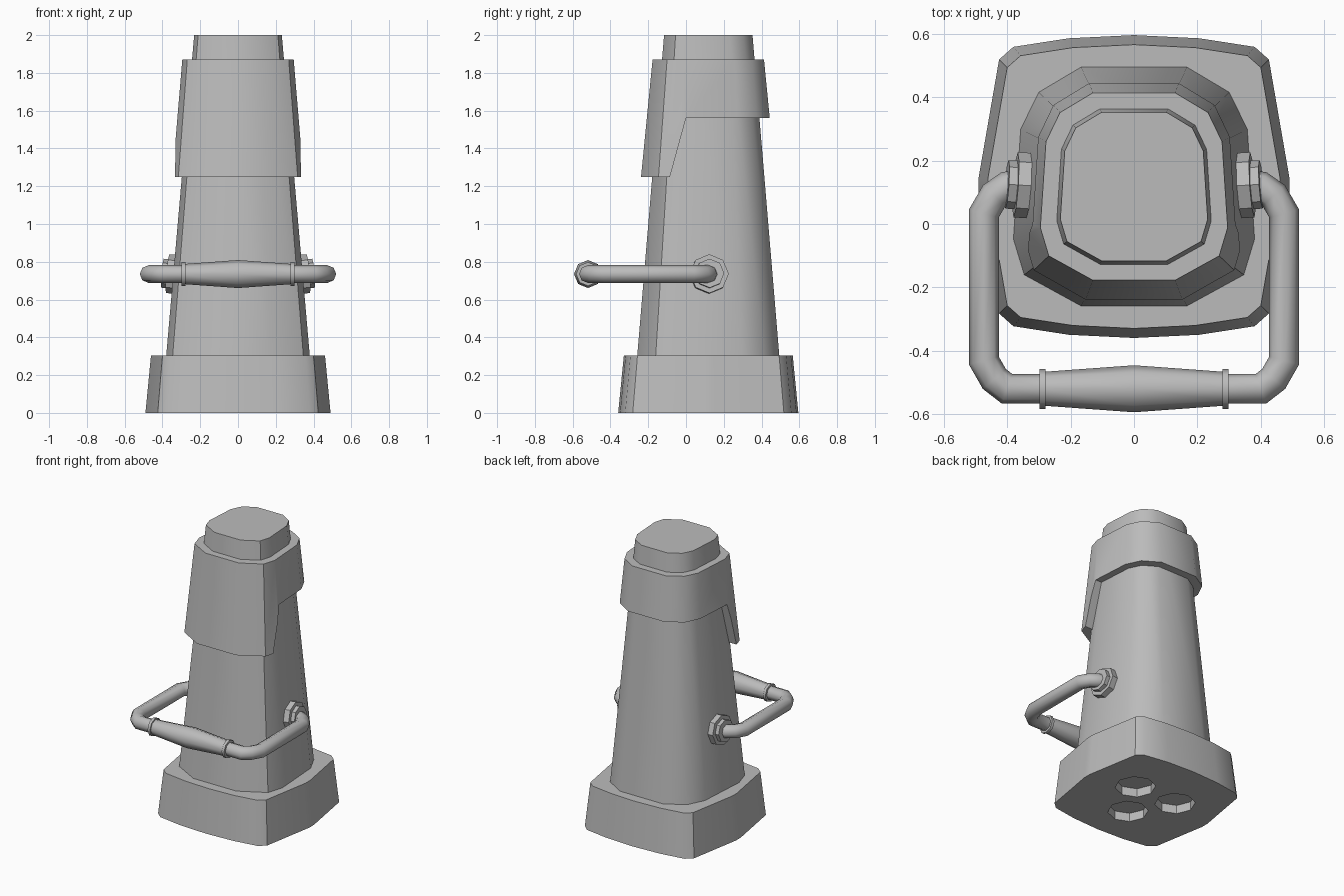
import bpy, bmesh, math
from mathutils import Vector

if "Cube" in bpy.data.objects:
    bpy.data.objects.remove(bpy.data.objects["Cube"])

grey = bpy.data.materials.new("plain grey")
grey.diffuse_color = (0.5, 0.5, 0.5, 1)
grey.use_nodes = True
grey.node_tree.nodes["Principled BSDF"].inputs["Base Color"].default_value = grey.diffuse_color
CY = 0.118  # y of the tower axis


def finish(name, bm, angle=35):
    bmesh.ops.recalc_face_normals(bm, faces=bm.faces)
    me = bpy.data.meshes.new(name)
    bm.to_mesh(me)
    bm.free()
    ob = bpy.data.objects.new(name, me)
    bpy.context.collection.objects.link(ob)
    me.materials.append(grey)
    bpy.ops.object.select_all(action='DESELECT')
    bpy.context.view_layer.objects.active = ob
    ob.select_set(True)
    if angle:
        bpy.ops.object.shade_smooth_by_angle(angle=math.radians(angle))
    return ob


def skin(name, rings, angle=35):
    """Join rings of points into a closed solid."""
    bm = bmesh.new()
    vs = [[bm.verts.new(p) for p in r] for r in rings]
    n = len(vs[0])
    for a, b in zip(vs, vs[1:]):
        for i in range(n):
            bm.faces.new((a[i], a[(i + 1) % n], b[(i + 1) % n], b[i]))
    bm.faces.new(vs[0][::-1])
    bm.faces.new(vs[-1])
    return finish(name, bm, angle)


def loft(name, half, sections):
    """Mirror a half outline in x and stack it; sections are (z, x scale, y scale)."""
    pts = half + [(-x, y) for x, y in reversed(half) if x > 0]
    return skin(name, [[(x * sx, CY + y * sy, z) for x, y in pts]
                       for z, sx, sy in sections])


def cut(ob, cutter):
    m = ob.modifiers.new("cut", 'BOOLEAN')
    m.operation = 'DIFFERENCE'
    m.solver = 'EXACT'
    m.object = cutter
    bpy.ops.object.select_all(action='DESELECT')
    bpy.context.view_layer.objects.active = ob
    ob.select_set(True)
    bpy.ops.object.modifier_apply(modifier=m.name)
    bpy.data.objects.remove(cutter)


def sweep(name, path, sides=8):
    """Round mitred tube in a level plane; path is (x, y, radius)."""
    z = 0.735
    P = [Vector((x, y, 0)) for x, y, r in path]
    rings = []
    for i, (x, y, r) in enumerate(path):
        d0 = (P[i] - P[max(i - 1, 0)]).normalized()
        d1 = (P[min(i + 1, len(P) - 1)] - P[i]).normalized()
        t = (d0 + d1).normalized()
        ref = d1 if d1.length else d0
        nrm = Vector((-t.y, t.x, 0)) / max(t.dot(ref), 0.5)
        rings.append([P[i] + Vector((0, 0, z)) + nrm * r * math.cos(a)
                      + Vector((0, 0, r * math.sin(a)))
                      for a in [2 * math.pi * k / sides for k in range(sides)]])
    return skin(name, rings, 50)


def cylinder(name, centre, axis, r, depth, angle=30):
    bm = bmesh.new()
    bmesh.ops.create_cone(bm, cap_ends=True, segments=8, radius1=r, radius2=r, depth=depth)
    rot = Vector(axis).to_track_quat('Z', 'Y').to_matrix()
    bmesh.ops.rotate(bm, verts=bm.verts, matrix=rot)
    bmesh.ops.translate(bm, verts=bm.verts, vec=centre)
    return finish(name, bm, angle)


# Foot: bulging square block with three sockets underneath
foot_half = [(0, .477), (.205, .467), (.38, .44), (.425, .40), (.49, .025),
             (.49, -.025), (.425, -.40), (.38, -.44), (.205, -.467), (0, -.477)]
foot = loft("foot", foot_half, [(0, 1, 1), (.305, .94, .937)])
for i, (x, y) in enumerate([(0, -.06), (.165, .21), (-.165, .21)]):
    cut(foot, cylinder("socket_cutter", (x, y, 0), (0, 0, 1), .13, .12, None))

# Tapered tower, its top pokes out of the collar
body_half = [(.44, 1), (.79, .79), (.94, .48), (1, -.44), (.91, -.74), (.44, -1)]
loft("tower", body_half, [(.28, .382, .378), (2.0, .232, .234)])

# Collar with a longer front apron
collar = loft("collar", body_half, [(1.25, .347, .356), (1.87, .295, .295)])
side_cut = [(-.10, 1.195), (0, 1.56), (.8, 1.56), (.8, 1.195)]
cut(collar, skin("collar_cutter", [[(x, y, z) for y, z in side_cut] for x in (-.6, .6)], None))

# Carrying handle: bent tube on each side
arm = [(.36, .125), (.40, .118), (.44, .09), (.473, .033), (.473, -.43),
       (.44, -.488), (.40, -.519), (.28, -.519)]
for s, side in ((1, "right"), (-1, "left")):
    sweep(side + "_handle_arm", [(s * x, y, .047) for x, y in arm])
    # Grip end ring
    sweep(side + "_grip_ring", [(s * .298, -.519, .063), (s * .279, -.519, .063)])
    # Stepped pivot on the tower wall
    axis = Vector((s, .066, .087)).normalized()
    base = Vector((s * .348, .122, .735))
    cylinder(side + "_pivot_plate", base, axis, .103, .05)
    cylinder(side + "_pivot_boss", base + axis * .035, axis, .077, .035)

# Swollen grip
sweep("grip", [(-.29, -.519, .053), (0, -.519, .074), (.29, -.519, .053)])
